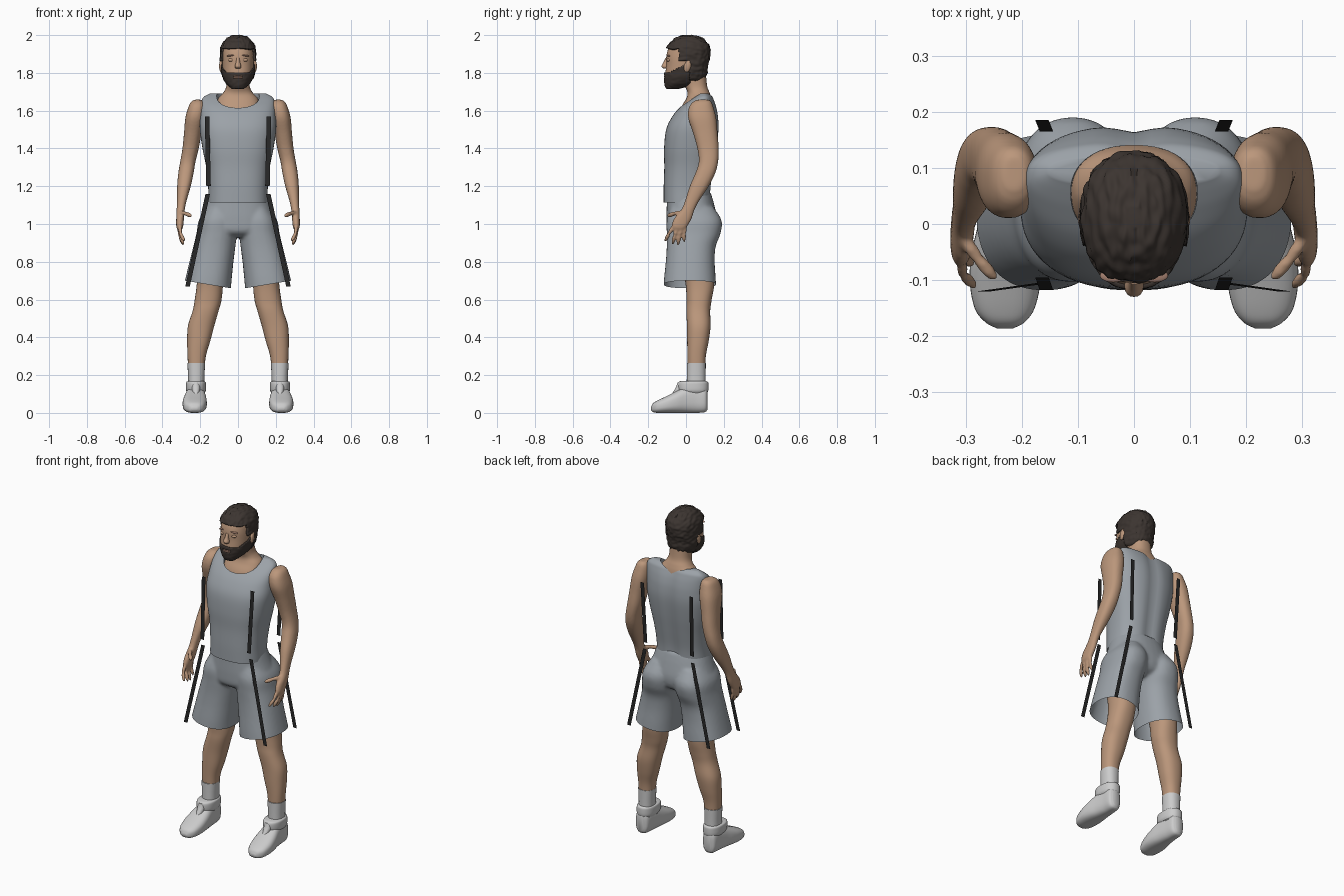
import bpy, bmesh, math
from mathutils import Vector, Matrix, noise


def material(name, rgb):
    m = bpy.data.materials.new(name)
    m.diffuse_color = (*rgb, 1)
    return m


SKIN = material("skin", (0.50, 0.31, 0.20))
LIP = material("lip", (0.40, 0.23, 0.17))
HAIR = material("hair", (0.045, 0.035, 0.03))
CLOTH = material("cloth", (0.33, 0.36, 0.39))
BLACK = material("black", (0.02, 0.02, 0.02))
WHITE = material("white", (0.72, 0.72, 0.72))


def loft(bm, rings, axis="z", sides=36, steps=5, power=2.3, groove=0.0):
    """Smooth skin through rings (position, u0, u1, v0, v1)."""
    pts = [Vector(r) for r in rings]
    pts = [2 * pts[0] - pts[1]] + pts + [2 * pts[-1] - pts[-2]]
    path = []
    for i in range(1, len(pts) - 2):
        a, b, c, d = pts[i - 1:i + 3]
        for s in range(steps):
            t = s / steps
            path.append(0.5 * (2 * b + (c - a) * t + (2 * a - 5 * b + 4 * c - d) * t * t
                               + (3 * b - a - 3 * c + d) * t ** 3))
    path.append(pts[-2])
    loops = []
    for p, u0, u1, v0, v1 in path:
        loop = []
        for k in range(sides):
            c, s = math.cos(math.tau * k / sides), math.sin(math.tau * k / sides)
            c = math.copysign(abs(c) ** (2 / power), c)
            s = math.copysign(abs(s) ** (2 / power), s)
            u, v = (u0 + u1) / 2 + c * (u1 - u0) / 2, (v0 + v1) / 2 + s * (v1 - v0) / 2
            if s > 0:
                v -= groove * math.exp(-(u / 0.035) ** 2)
            loop.append(bm.verts.new((u, v, p) if axis == "z" else (u, p, v)))
        loops.append(loop)
    for lo, hi in zip(loops, loops[1:]):
        for k in range(sides):
            j = (k + 1) % sides
            bm.faces.new((lo[k], lo[j], hi[j], hi[k]))
    bm.faces.new(loops[0][::-1])
    bm.faces.new(loops[-1])
    bmesh.ops.recalc_face_normals(bm, faces=bm.faces)


def blob(bm, centre, size, rot=None):
    m = Matrix.Translation(centre) @ (rot or Matrix()) @ Matrix.Diagonal((*size, 1))
    bmesh.ops.create_uvsphere(bm, u_segments=20, v_segments=12, radius=1, matrix=m)


def finger(bm, a, b, r):
    a, b = Vector(a), Vector(b)
    d = b - a
    blob(bm, (a + b) / 2, (r, r, d.length / 2 + r), d.to_track_quat("Z", "Y").to_matrix().to_4x4())


def make(name, bm, mat, mirror=False):
    me = bpy.data.meshes.new(name)
    bm.to_mesh(me)
    bm.free()
    ob = bpy.data.objects.new(name, me)
    bpy.context.collection.objects.link(ob)
    if mat:
        me.materials.append(mat)
    if mirror:
        ob.modifiers.new("mirror", "MIRROR").merge_threshold = 0.0005
    return ob


def part(name, rings, mat, mirror=False, **kw):
    bm = bmesh.new()
    loft(bm, rings, **kw)
    return make(name, bm, mat, mirror)


def bake(ob):
    dg = bpy.context.evaluated_depsgraph_get()
    me = bpy.data.meshes.new_from_object(ob.evaluated_get(dg))
    ob.modifiers.clear()
    ob.data = me


def fuse(ob, size, rounds):
    r = ob.modifiers.new("fuse", "REMESH")
    r.mode, r.voxel_size = "VOXEL", size
    s = ob.modifiers.new("soften", "SMOOTH")
    s.factor, s.iterations = 0.5, rounds
    bake(ob)


# sleeveless shirt with a scooped neck
shirt = part("shirt", [
    (1.115, -.158, .158, -.118, .130), (1.2, -.158, .158, -.118, .135), (1.3, -.168, .168, -.115, .15),
    (1.4, -.188, .188, -.116, .165), (1.5, -.202, .202, -.105, .175), (1.57, -.2, .2, -.072, .172),
    (1.62, -.198, .198, -.03, .162), (1.655, -.192, .192, .015, .15), (1.675, -.178, .178, .045, .14),
    (1.69, -.15, .15, .07, .12)], CLOTH, sides=64, power=2.5, groove=.012)
cutter = part("neck_cutter", [(1.56, -.108, .108, -.035, .14), (1.8, -.118, .118, -.035, .14)], None,
              sides=48, steps=1)
cut = shirt.modifiers.new("neck", "BOOLEAN")
cut.operation, cut.object, cut.solver = "DIFFERENCE", cutter, "EXACT"
bake(shirt)
bpy.data.objects.remove(cutter)

# neck and upper chest filling the neckline
part("neck", [(1.55, -.13, .13, -.045, .15), (1.62, -.118, .118, -.024, .143), (1.665, -.105, .105, .002, .135),
              (1.695, -.078, .078, .008, .125), (1.73, -.062, .062, -.005, .112),
              (1.8, -.06, .06, -.03, .105)], SKIN)

# loose shorts: hips and flared legs fused, hem left open
bm = bmesh.new()
loft(bm, [(1.17, -.15, .15, -.1, .13), (1.1, -.172, .172, -.102, .15), (1.02, -.198, .198, -.104, .165),
          (.96, -.19, .19, -.098, .15), (.93, -.12, .12, -.06, .1)])
for flip in (1, -1):
    rings = [(1.09, .03, .165, -.08, .145), (1.02, .008, .207, -.102, .188), (.95, .006, .22, -.102, .183),
             (.88, .014, .237, -.102, .157), (.8, .024, .257, -.107, .152), (.7, .034, .281, -.117, .158),
             (.6, .042, .305, -.122, .162)]
    loft(bm, [(z, *sorted((a * flip, b * flip)), c, d) for z, a, b, c, d in rings])
shorts = make("shorts", bm, CLOTH)
fuse(shorts, .009, 5)
bm = bmesh.new()
bm.from_mesh(shorts.data)
for co, no in (((0, 0, 0), (1, 0, 0)), ((.16, 0, .68), (-.165, 0, 1))):
    bmesh.ops.bisect_plane(bm, geom=bm.verts[:] + bm.edges[:] + bm.faces[:], dist=1e-5,
                           plane_co=co, plane_no=no, clear_inner=True)
bm.to_mesh(shorts.data)
bm.free()
shorts.modifiers.new("mirror", "MIRROR")

# legs, socks
part("legs", [(.86, .07, .215, -.04, .135), (.7, .078, .217, -.005, .15), (.6, .087, .229, .003, .136),
              (.54, .103, .24, .002, .128), (.46, .126, .265, .005, .13), (.38, .147, .269, .006, .12),
              (.3, .17, .267, .008, .105), (.2, .18, .262, .01, .1)], SKIN, True)
part("socks", [(.1, .178, .265, .003, .105), (.18, .178, .264, .004, .104), (.265, .174, .268, .004, .105)],
     WHITE, True)

# shoes with padded collar and tongue
part("shoes", [(.115, .205, .245, .02, .115), (.1, .185, .265, .004, .138), (.05, .178, .27, 0, .15),
               (0, .172, .278, 0, .14), (-.05, .166, .289, 0, .115), (-.1, .166, .293, 0, .09),
               (-.15, .177, .284, 0, .066), (-.175, .195, .265, .004, .05), (-.186, .215, .245, .015, .03)],
     WHITE, True, axis="y", power=2.7)
part("shoe_collars", [(.105, .176, .268, -.03, .112), (.12, .17, .275, -.04, .118), (.145, .169, .276, -.043, .119),
                      (.162, .171, .274, -.04, .117), (.168, .18, .265, -.03, .108)], WHITE, True)
part("shoe_tongues", [(.1, .205, .24, -.075, .0), (.135, .2, .245, -.054, .0), (.16, .207, .238, -.045, .0)],
     WHITE, True)

# arms and hands fused into one skin
bm = bmesh.new()
loft(bm, [(1.658, .195, .232, .06, .12), (1.645, .18, .25, .035, .135), (1.615, .172, .264, .015, .146),
          (1.56, .175, .279, .012, .16), (1.48, .193, .286, .038, .167), (1.4, .208, .294, .06, .173),
          (1.33, .225, .306, .068, .17), (1.27, .235, .316, .05, .155), (1.2, .25, .322, .02, .12),
          (1.12, .273, .323, -.006, .068), (1.075, .282, .325, -.025, .045), (1.03, .286, .327, -.062, .03),
          (.99, .29, .327, -.076, .008), (.97, .296, .322, -.068, -.005)])
for a, m, b, r in (((.307, -.068, .985), (.305, -.09, .95), (.287, -.108, .915), .0105),
                   ((.31, -.045, .98), (.309, -.06, .94), (.29, -.07, .9), .0105),
                   ((.31, -.022, .98), (.309, -.034, .94), (.292, -.042, .895), .0105),
                   ((.307, -.002, .985), (.307, -.008, .95), (.296, -.01, .912), .0095),
                   ((.3, -.03, 1.06), (.278, -.062, 1.055), (.252, -.092, 1.045), .012)):
    finger(bm, a, m, r)
    finger(bm, m, b, r)
arms = make("arms", bm, SKIN)
fuse(arms, .006, 3)
arms.modifiers.new("mirror", "MIRROR").use_mirror_merge = False

# head, hair and beard share one profile
HEAD = [(1.722, -.03, .03, -.1, -.04), (1.745, -.056, .056, -.108, .04), (1.785, -.077, .077, -.11, .095),
        (1.84, -.083, .083, -.105, .105), (1.89, -.084, .084, -.104, .116), (1.935, -.08, .08, -.09, .115),
        (1.968, -.06, .06, -.06, .09), (1.984, -.035, .035, -.03, .06), (1.989, -.012, .012, -.005, .03)]
part("head", HEAD, SKIN, sides=48)


def on_scalp(c):
    return c.z > 1.928 or (c.y > -.035 and c.z > 1.865) or (c.y > .018 and c.z > 1.765)


def on_jaw(c):
    mouth = abs(c.x) < .022 and c.y < -.05 and 1.768 < c.z < 1.785
    return c.y < .02 and c.z < 1.8 + .55 * max(0, c.y + .085) and not mouth


def shell(name, keep, offset, rough):
    bm = bmesh.new()
    loft(bm, HEAD, sides=96, steps=9)
    bm.normal_update()
    bmesh.ops.delete(bm, geom=[f for f in bm.faces if not keep(f.calc_center_median())], context="FACES")
    for v in bm.verts:
        n = noise.noise(Vector((v.co.x * 90, v.co.y * 35, v.co.z * 70)))
        v.co += v.normal * (offset + rough * n)
    ob = make(name, bm, HAIR)
    s = ob.modifiers.new("thickness", "SOLIDIFY")
    s.thickness, s.offset = .012, -1


shell("hair", on_scalp, .011, .006)
shell("beard", on_jaw, .007, .002)

# facial features
bm = bmesh.new()
loft(bm, [(1.88, -.008, .008, -.108, -.09), (1.855, -.011, .011, -.12, -.09), (1.835, -.017, .017, -.13, -.09),
          (1.824, -.013, .013, -.121, -.09)], sides=16)
make("nose", bm, SKIN)
bm = bmesh.new()
blob(bm, (.09, .008, 1.835), (.01, .018, .032), Matrix.Rotation(-.25, 4, "X"))
make("ears", bm, SKIN, True)
bm = bmesh.new()
blob(bm, (.036, -.091, 1.868), (.017, .012, .009))
make("eyelids", bm, SKIN, True)
bm = bmesh.new()
blob(bm, (.037, -.092, 1.892), (.024, .012, .004), Matrix.Rotation(.12, 4, "Y"))
make("eyebrows", bm, LIP, True)
bm = bmesh.new()
for z in (1.773, 1.781):
    blob(bm, (0, -.107, z), (.024, .011, .005))
make("lips", bm, LIP)

# flat black side stripes, front and back
bm = bmesh.new()
for top, low, yt, yl, zt, zl in ((.164, .156, -.095, -.118, 1.57, 1.2), (.164, .156, .185, .165, 1.57, 1.2),
                                 (.16, .267, -.105, -.12, 1.16, .67), (.16, .267, .165, .165, 1.16, .67)):
    bm.faces.new([bm.verts.new(p) for p in ((top - .012, yt, zt), (top + .012, yt, zt),
                                            (low + .012, yl, zl), (low - .012, yl, zl))])
make("stripes", bm, BLACK, True)

# smooth shading
for ob in bpy.context.scene.objects:
    ob.select_set(True)
    bpy.context.view_layer.objects.active = ob
bpy.ops.object.shade_smooth_by_angle(angle=math.radians(45))
